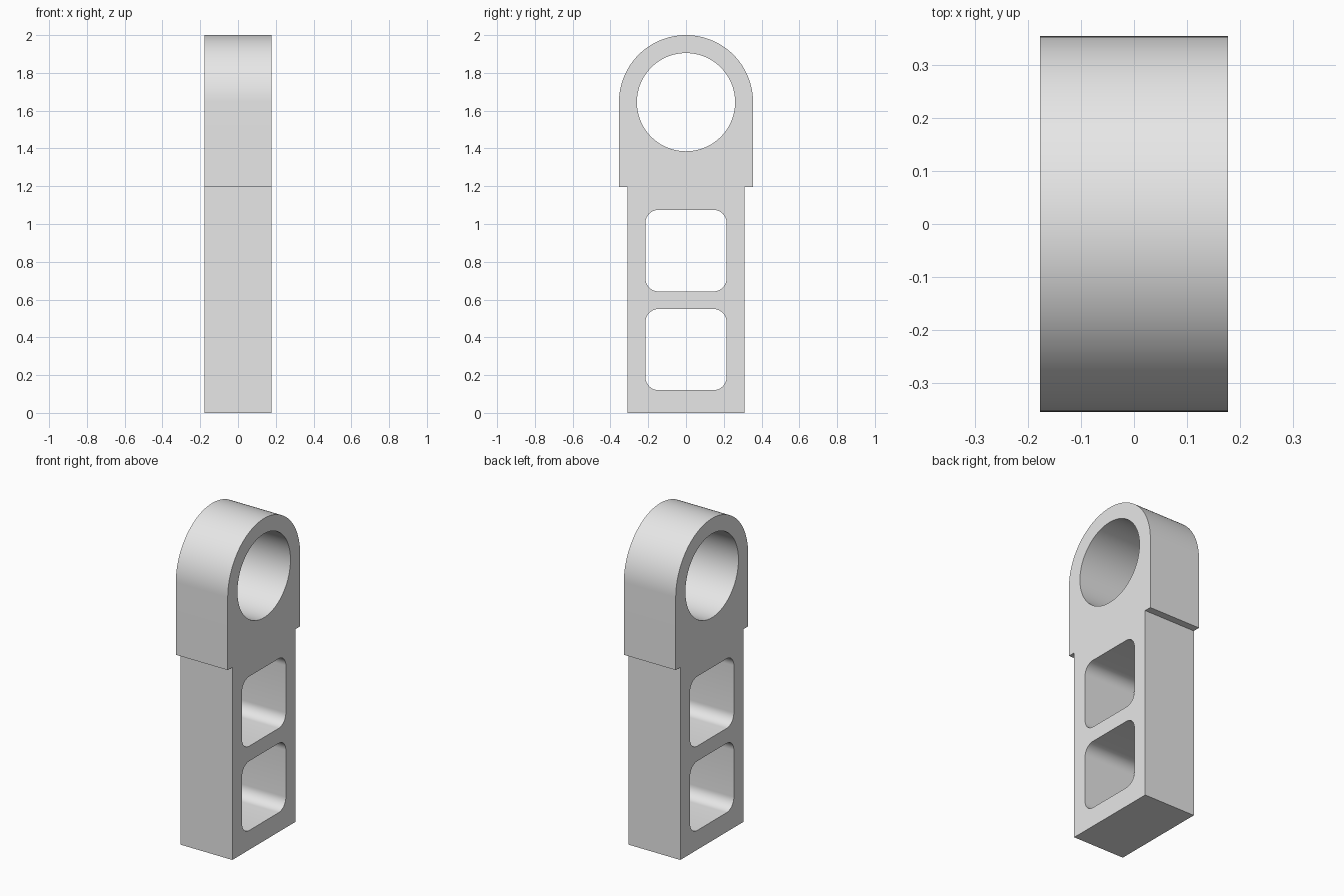
import bpy, bmesh
from math import pi, sin, cos, radians

cube = bpy.data.objects.get("Cube")
if cube:
    bpy.data.objects.remove(cube, do_unlink=True)

HALF_WIDTH = 0.178
HEAD_RADIUS, BORE_RADIUS, BORE_Z = 0.355, 0.26, 1.645
SHOULDER_Z, SHANK_HALF = 1.195, 0.31

grey = bpy.data.materials.new("light grey")
grey.use_nodes = True
color = (0.8, 0.8, 0.8, 1)
grey.diffuse_color = color
grey.node_tree.nodes["Principled BSDF"].inputs["Base Color"].default_value = color


def arc(cx, cy, r, start, end, steps):
    """Points along an arc, angles in degrees."""
    angles = [radians(start + (end - start) * i / steps) for i in range(steps + 1)]
    return [(cx + r * cos(a), cy + r * sin(a)) for a in angles]


def rounded_window(half, low, high, r):
    """Rounded rectangle centred across the shank."""
    x, lo, hi = half - r, low + r, high - r
    corners = [(x, hi), (-x, hi), (-x, lo), (x, lo)]
    return [p for i, (cx, cy) in enumerate(corners)
            for p in arc(cx, cy, r, 90 * i, 90 * i + 90, 10)]


# Side profile: domed head stepping in to a narrower shank
outline = arc(0, BORE_Z, HEAD_RADIUS, 0, 180, 64) + [
    (-HEAD_RADIUS, SHOULDER_Z), (-SHANK_HALF, SHOULDER_Z), (-SHANK_HALF, 0),
    (SHANK_HALF, 0), (SHANK_HALF, SHOULDER_Z), (HEAD_RADIUS, SHOULDER_Z)]
bore = arc(0, BORE_Z, BORE_RADIUS, 0, 360, 96)[:-1]
windows = [rounded_window(0.215, lo, hi, 0.07) for lo, hi in ((0.12, 0.55), (0.643, 1.075))]

# Fill the profile with its openings and extrude it across the width
curve = bpy.data.curves.new("link_profile", "CURVE")
curve.dimensions = "2D"
curve.fill_mode = "BOTH"
curve.extrude = HALF_WIDTH
for loop in [outline, bore] + windows:
    spline = curve.splines.new("POLY")
    spline.points.add(len(loop) - 1)
    for point, (x, y) in zip(spline.points, loop):
        point.co = (x, y, 0, 1)
    spline.use_cyclic_u = True

link = bpy.data.objects.new("link_arm", curve)
bpy.context.collection.objects.link(link)
link.rotation_euler = (pi / 2, 0, pi / 2)
bpy.ops.object.select_all(action="DESELECT")
link.select_set(True)
bpy.context.view_layer.objects.active = link
bpy.ops.object.convert(target="MESH")
link = bpy.context.view_layer.objects.active

# Weld caps to walls and face everything outward
bm = bmesh.new()
bm.from_mesh(link.data)
bmesh.ops.remove_doubles(bm, verts=bm.verts, dist=0.0001)
bmesh.ops.recalc_face_normals(bm, faces=bm.faces)
bm.to_mesh(link.data)
bm.free()
link.data.materials.clear()
link.data.materials.append(grey)
bpy.ops.object.shade_smooth_by_angle(angle=radians(30))
